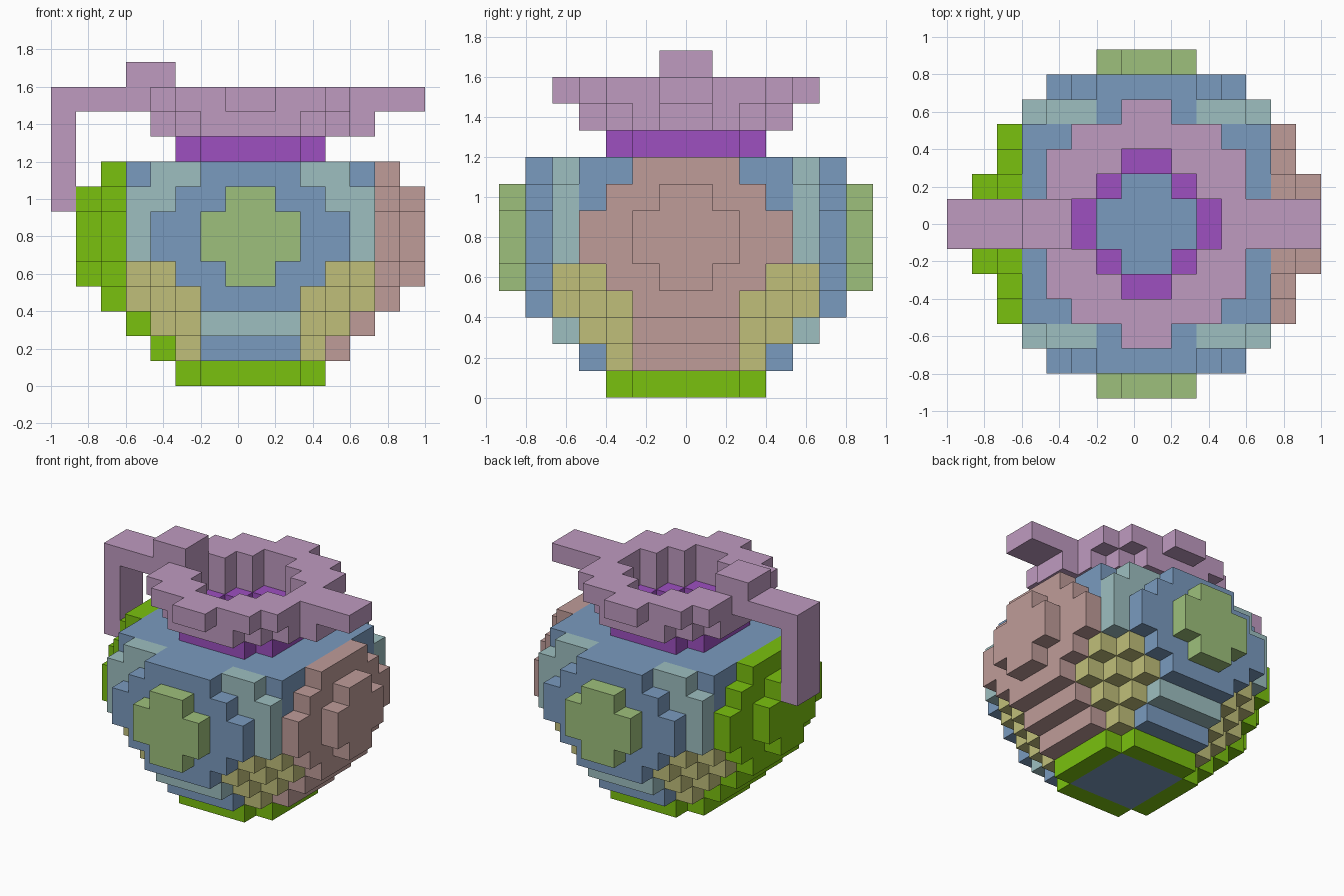
import bpy, bmesh, math
from mathutils import Vector

if "Cube" in bpy.data.objects:
    bpy.data.objects.remove(bpy.data.objects["Cube"], do_unlink=True)

S = 2 / 15      # block size
X0 = S / 2      # the pot's axis sits half a block to the left, to balance the handle


# --- Materials -------------------------------------------------------------
def linear(c):
    c /= 255
    return c / 12.92 if c <= 0.04045 else ((c + 0.055) / 1.055) ** 2.4


def material(name, rgb):
    m = bpy.data.materials.new(name)
    col = (*[linear(c) for c in rgb], 1)
    m.use_nodes = True
    m.diffuse_color = col
    m.node_tree.nodes["Principled BSDF"].inputs["Base Color"].default_value = col
    return m


MATS = {n: material(n, c) for n, c in {
    "blue": (122, 155, 191), "teal": (157, 191, 192), "soft_green": (158, 192, 124),
    "lime": (122, 193, 15), "yellow": (192, 191, 122), "rose": (191, 156, 153),
    "mauve": (191, 155, 192), "purple": (157, 80, 192)}.items()}


# --- Block helpers ---------------------------------------------------------
def ring(i):
    """Distance of a block from the axis, counted 1, 2, 3..."""
    return i + 1 if i >= 0 else -i


def layer(w, widths, hole=()):
    """Round slice at height w: half width for each row away from the axis."""
    cells = set()
    for j in range(-len(widths), len(widths)):
        b = ring(j)
        inner = hole[b - 1] if b <= len(hole) else 0
        half = widths[b - 1]
        cells |= {(i, j, w) for i in range(-half, half) if ring(i) > inner}
    return cells


def box(i0, i1, j0, j1, w0, w1):
    return {(i, j, w) for i in range(i0, i1) for j in range(j0, j1) for w in range(w0, w1)}


def build(name, cells, colour):
    """Make the outer skin of a set of blocks, coloured by a rule."""
    bm = bmesh.new()
    verts, names = {}, list(MATS)
    used = []

    def vert(p):
        if p not in verts:
            verts[p] = bm.verts.new((X0 + p[0] * S, p[1] * S, p[2] * S))
        return verts[p]

    for c in sorted(cells):
        for axis in range(3):
            for side in (0, 1):
                n = list(c)
                n[axis] += 2 * side - 1
                if tuple(n) in cells:
                    continue
                corners = []
                for da, db in ((0, 0), (1, 0), (1, 1), (0, 1)):
                    p = list(c)
                    p[axis] += side
                    p[(axis + 1) % 3] += da
                    p[(axis + 2) % 3] += db
                    corners.append(vert(tuple(p)))
                f = bm.faces.new(corners if side else corners[::-1])
                mat = colour(*c)
                if mat not in used:
                    used.append(mat)
                f.material_index = used.index(mat)
    # merge flat areas of one colour
    bmesh.ops.dissolve_limit(bm, angle_limit=math.radians(1), verts=bm.verts[:],
                             edges=bm.edges[:], delimit={'MATERIAL'})
    me = bpy.data.meshes.new(name)
    bm.to_mesh(me)
    bm.free()
    for mat in used:
        me.materials.append(MATS[mat])
    ob = bpy.data.objects.new(name, me)
    bpy.context.collection.objects.link(ob)
    return ob


# --- Pot body: round slices, stacked from the foot up -----------------------
SLICES = [
    [3, 3, 2],
    [4, 4, 3, 2],
    [5, 5, 4, 3, 2],
    [6, 6, 5, 4, 3, 2],
    [7, 6, 6, 5, 4, 3, 1],
    [7, 7, 6, 6, 5, 4, 2],
    [7, 7, 6, 6, 5, 4, 2],
    [7, 6, 6, 5, 5, 3, 1],
    [6, 6, 5, 5, 4, 2],
]


def body_colour(i, j, w):
    a, b = ring(i), ring(j)
    if w == 0:                                        # foot ring
        return "blue" if a <= 2 and b <= 2 else "lime"
    if b == 7:                                        # front and back bosses
        return "soft_green"
    if a >= 6 or (w <= 3 and a == w + 3 and b <= 2):  # side panels
        return "rose" if i > 0 else "lime"
    if w <= 4 and 3 <= a <= 5 and 3 <= b <= 5 and a + b == w + 5:
        return "yellow"                               # stepped lower corners
    if b == 5 and (a > 2 or w == 2):                  # upright corner bands
        return "teal"
    return "blue"


body = set()
for w, widths in enumerate(SLICES):
    body |= layer(w, widths)
build("pot_body", body, body_colour)

# --- Neck and flared rim, open in the middle --------------------------------
build("neck", layer(9, [3, 3, 2], [2, 1]), lambda *c: "purple")
rim = layer(10, [4, 4, 3, 2], [3, 2, 1]) | layer(11, [5, 4, 4, 3, 1], [3, 2, 1])
build("rim", rim, lambda *c: "mauve")

# --- Spout on the left, handle on the right ---------------------------------
build("spout", box(4, 5, -1, 1, 10, 11) | box(5, 7, -1, 1, 11, 12), lambda *c: "mauve")
build("handle", box(-8, -5, -1, 1, 11, 12) | box(-8, -7, -1, 1, 7, 11), lambda *c: "mauve")
build("thumb_rest", box(-5, -3, -1, 1, 12, 13), lambda *c: "mauve")
